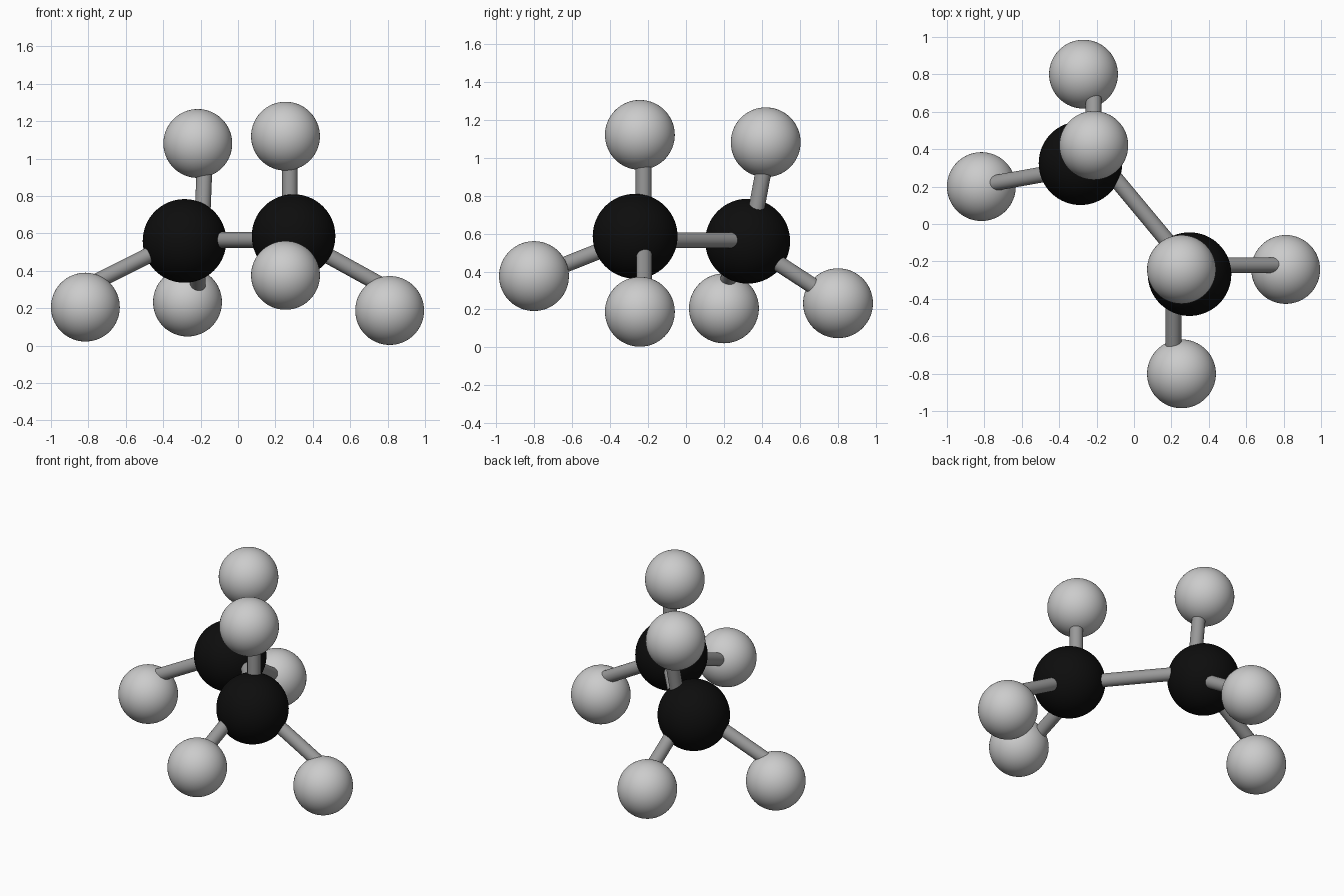
import bpy
from mathutils import Vector

if "Cube" in bpy.data.objects:
    bpy.data.objects.remove(bpy.data.objects["Cube"])


def material(name, v):
    m = bpy.data.materials.new(name)
    m.diffuse_color = (v, v, v, 1)
    m.use_nodes = True
    m.node_tree.nodes["Principled BSDF"].inputs["Base Color"].default_value = m.diffuse_color
    return m


BLACK = material("black", 0.004)
GREY = material("mid_grey", 0.32)


def finish(name, mat):
    ob = bpy.context.object
    ob.name = name
    bpy.ops.object.shade_smooth_by_angle()
    if mat:
        ob.data.materials.append(mat)


def ball(name, loc, r, mat=None):
    bpy.ops.mesh.primitive_uv_sphere_add(segments=64, ring_count=32, radius=r, location=loc)
    finish(name, mat)


def rod(name, a, b):
    a, b = Vector(a), Vector(b)
    d = b - a
    bpy.ops.mesh.primitive_cylinder_add(vertices=32, radius=0.042, depth=d.length,
                                        location=(a + b) / 2)
    bpy.context.object.rotation_euler = d.to_track_quat('Z', 'Y').to_euler()
    finish(name, GREY)


# two large dark atoms
ball("large_atom_left", (-0.286, 0.325, 0.56), 0.2235, BLACK)
ball("large_atom_right", (0.297, -0.268, 0.586), 0.2235, BLACK)

# six small pale atoms
small = {
    "left_up": (-0.215, 0.42, 1.081),
    "left_side": (-0.816, 0.20, 0.206),
    "left_back": (-0.27, 0.801, 0.233),
    "right_up": (0.254, -0.243, 1.12),
    "right_side": (0.811, -0.243, 0.188),
    "right_front": (0.254, -0.801, 0.376),
}
for key, loc in small.items():
    ball("small_atom_" + key, loc, 0.184)

# bonds sit slightly off the atom centres
bonds = {
    "middle": ((-0.168, 0.325, 0.565), (0.324, -0.266, 0.565)),
    "left_up": ((-0.195, 0.340, 0.56), (-0.174, 0.436, 1.08)),
    "left_side": ((-0.286, 0.301, 0.58), (-0.817, 0.206, 0.312)),
    "left_back": ((-0.216, 0.323, 0.549), (-0.216, 0.80, 0.239)),
    "right_up": ((0.277, -0.223, 0.586), (0.277, -0.223, 1.12)),
    "right_side": ((0.297, -0.22, 0.582), (0.811, -0.22, 0.299)),
    "right_front": ((0.211, -0.27, 0.582), (0.211, -0.80, 0.372)),
}
for key, (a, b) in bonds.items():
    rod("bond_" + key, a, b)
